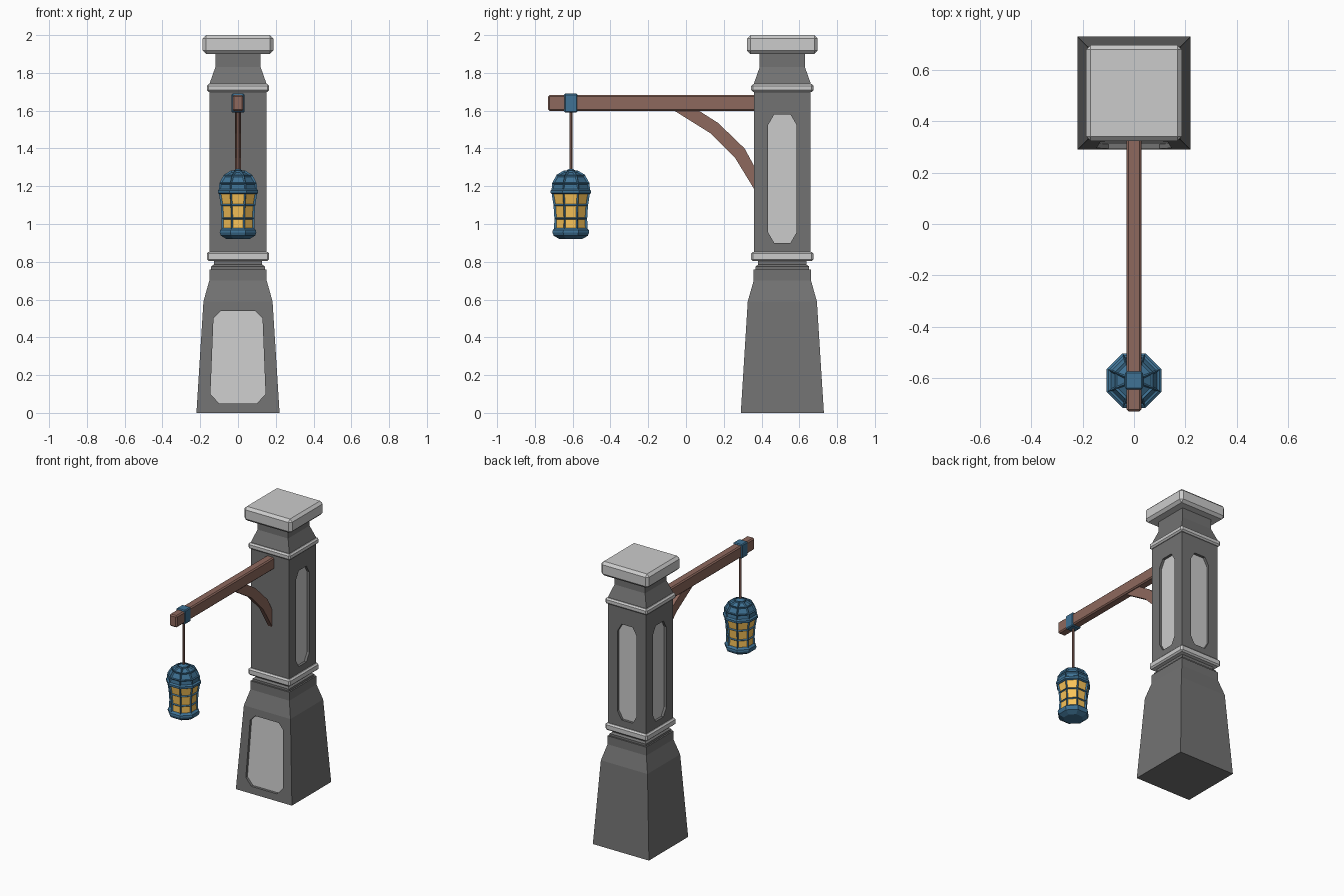
import bpy, bmesh
from math import sin, cos, pi, sqrt
from mathutils import Matrix, Vector

if "Cube" in bpy.data.objects:
    bpy.data.objects.remove(bpy.data.objects["Cube"])

CY = 0.51    # pillar centre in y
LY = -0.61   # lantern centre in y


def mat(name, rgb):
    m = bpy.data.materials.new(name)
    m.diffuse_color = (*rgb, 1)
    m.use_nodes = True
    m.node_tree.nodes["Principled BSDF"].inputs["Base Color"].default_value = m.diffuse_color
    return m


STONE = mat("dark_stone", (0.17, 0.17, 0.17))
WOOD = mat("wood", (0.27, 0.14, 0.11))
METAL = mat("blue_metal", (0.05, 0.17, 0.3))
GLASS = mat("amber_glass", (0.95, 0.55, 0.1))


def make(name, bm, material=None):
    bmesh.ops.recalc_face_normals(bm, faces=bm.faces)
    me = bpy.data.meshes.new(name)
    bm.to_mesh(me)
    bm.free()
    ob = bpy.data.objects.new(name, me)
    bpy.context.collection.objects.link(ob)
    if material:
        me.materials.append(material)
    return ob


def skin(bm, rings, caps=True):
    """Join closed rings of points with quads."""
    rows = [[bm.verts.new(p) for p in r] for r in rings]
    n = len(rows[0])
    for a, b in zip(rows, rows[1:]):
        for i in range(n):
            j = (i + 1) % n
            bm.faces.new((a[i], a[j], b[j], b[i]))
    if caps:
        bm.faces.new(rows[0][::-1])
        bm.faces.new(rows[-1])


def loft(name, profile, y, sides, material=None, caps=True):
    """Stack of regular polygons from (radius, z) pairs, a flat side facing front."""
    k = sqrt(2) if sides == 4 else 1
    bm = bmesh.new()
    skin(bm, [[(k * r * cos(2 * pi * (i + .5) / sides),
                y + k * r * sin(2 * pi * (i + .5) / sides), z)
               for i in range(sides)] for r, z in profile], caps)
    return make(name, bm, material)


def box(name, centre, size, bevel, material=None):
    bm = bmesh.new()
    bmesh.ops.create_cube(bm, size=1, matrix=Matrix.Translation(centre) @ Matrix.Diagonal((*size, 1)))
    bmesh.ops.bevel(bm, geom=bm.edges[:], offset=bevel, segments=1, affect='EDGES')
    return make(name, bm, material)


def plate(name, half, dist, near, far, angle, material=None):
    """Symmetrical plate following a pillar face whose distance is dist(z)."""
    pts = half + [(-u, z) for u, z in reversed(half)]
    rot = Matrix.Translation((0, CY, 0)) @ Matrix.Rotation(angle, 4, 'Z')
    bm = bmesh.new()
    skin(bm, [[rot @ Vector((u, -dist(z) - off, z)) for u, z in pts] for off in (near, far)])
    return make(name, bm, material)


def recess(body, name, half, dist, angle):
    cutter = plate("cutter", half, dist, 0.05, -0.02, angle, STONE)
    cutter.hide_render = True
    mod = body.modifiers.new("recess", 'BOOLEAN')
    mod.operation, mod.object, mod.solver = 'DIFFERENCE', cutter, 'EXACT'
    bpy.context.view_layer.objects.active = body
    bpy.ops.object.modifier_apply(modifier=mod.name)
    bpy.data.objects.remove(cutter)
    plate(name, half, dist, -0.018, -0.03, angle)


# Stone pillar: flared base, neck, shaft and top
base = loft("pillar_base", [(.22, 0), (.183, .59), (.152, .70), (.152, .76)], CY, 4, STONE)
loft("neck", [(.142, .755), (.142, .775), (.128, .785), (.128, .81)], CY, 4, STONE)
shaft = loft("pillar_shaft", [(.15, .82), (.15, 1.72)], CY, 4, STONE)
loft("pillar_top", [(.15, 1.73), (.15, 1.745), (.12, 1.83), (.12, 1.91)], CY, 4, STONE)

# Light stone bands and capstone
box("lower_band", (0, CY, .828), (.33, .33, .05), .01)
box("upper_band", (0, CY, 1.72), (.33, .33, .042), .01)
box("capstone", (0, CY, 1.95), (.374, .374, .10), .018)

# Recessed panels: one low on the front, three on the shaft
recess(base, "base_panel", [(.10, .05), (.146, .10), (.13, .50), (.092, .54)],
       lambda z: .22 - z * .037 / .59, 0)
for side, angle in (("right", pi / 2), ("back", pi), ("left", -pi / 2)):
    recess(shaft, side + "_panel", [(.043, .90), (.075, .955), (.075, 1.525), (.043, 1.58)],
           lambda z: .15, angle)

# Wooden beam and curved brace
box("beam", (0, -.18, 1.64), (.06, 1.10, .084), .008, WOOD)
brace = [(-.07, 1.605), (.13, 1.48), (.26, 1.35), (.37, 1.17),
         (.37, 1.29), (.31, 1.40), (.17, 1.535), (.06, 1.605)]
bm = bmesh.new()
skin(bm, [[(x, y, z) for y, z in brace] for x in (-.016, .016)])
make("brace", bm, WOOD)

# Metal strap and hanging rope
box("strap", (0, LY, 1.64), (.07, .07, .10), .006, METAL)
loft("rope", [(.008, 1.27), (.008, 1.60)], LY, 6, WOOD)

# Lantern: glass, base, roof and a lattice of ribs
glass = [(.088, .96), (.086, 1.03), (.091, 1.10), (.103, 1.17)]
roof = [(.107, 1.165), (.099, 1.215), (.075, 1.255), (.035, 1.277), (.014, 1.29)]
loft("lantern_glass", glass, LY, 8, GLASS)
loft("lantern_base", [(.065, .92), (.098, .938), (.105, .955), (.103, .968), (.088, .98)], LY, 8, METAL)
loft("lantern_roof", roof, LY, 8, METAL)
loft("lantern_rim", [(.105, 1.158), (.115, 1.163), (.115, 1.178), (.104, 1.186)], LY, 8, METAL)
ribs = loft("lantern_ribs", glass + roof[1:4], LY, 8, METAL, caps=False)
wire = ribs.modifiers.new("ribs", 'WIREFRAME')
wire.thickness, wire.use_even_offset = .016, False
